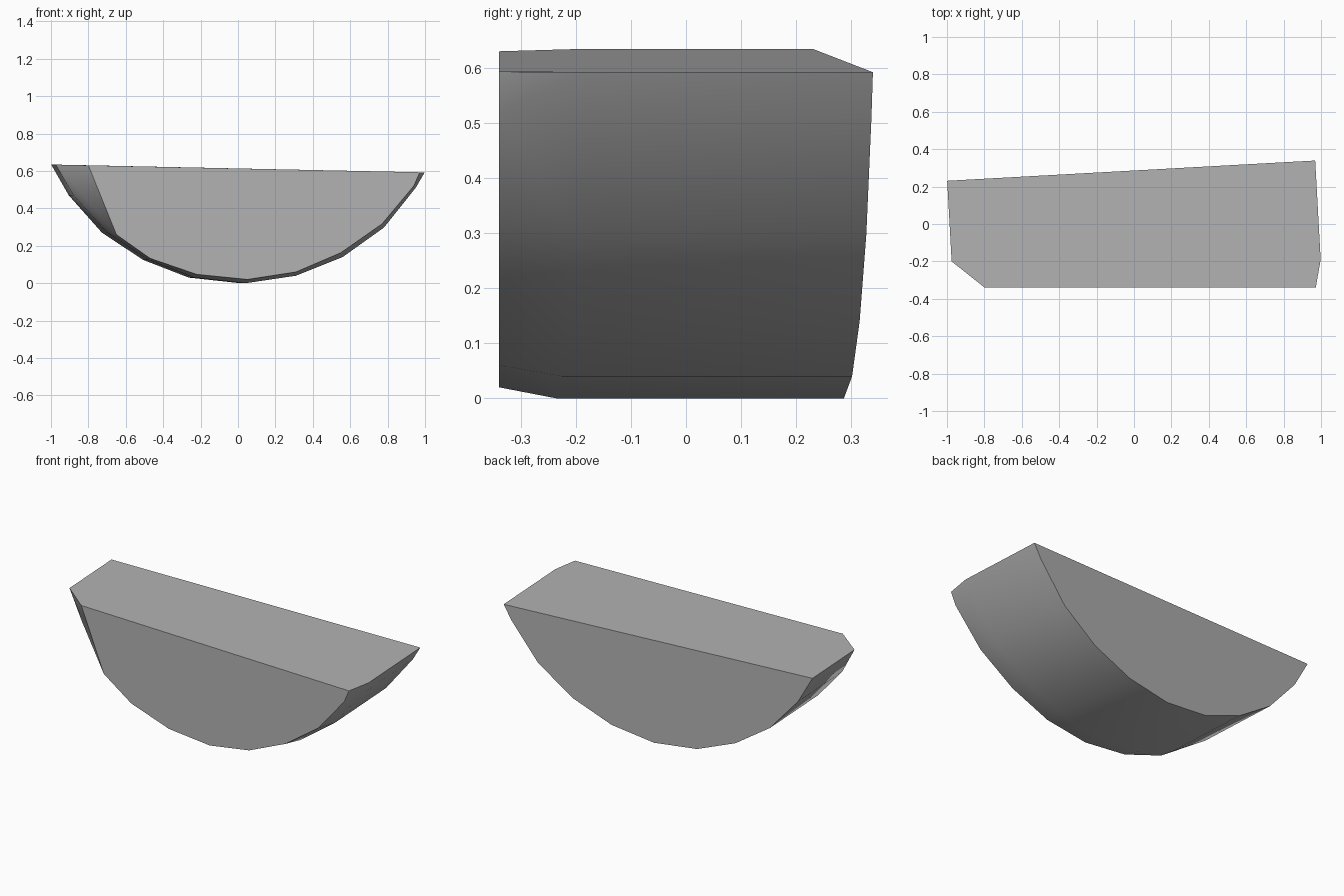
import bpy, bmesh, math

cube = bpy.data.objects.get("Cube")
if cube:
    bpy.data.objects.remove(cube, do_unlink=True)

# Rim of the half disc: (x, z, y where the front bevel starts)
rim = [(-0.975, 0.634, -0.20), (-0.88, 0.47, -0.22), (-0.70, 0.27, -0.25),
       (-0.48, 0.125, -0.25), (-0.235, 0.03, -0.245), (0.04, 0.0, -0.235),
       (0.31, 0.04, -0.225), (0.56, 0.14, -0.21), (0.78, 0.297, -0.20),
       (0.95, 0.51, -0.19), (0.998, 0.592, -0.19)]

# Outline of the flat front, with its left corner broken off
front = [(-0.80, 0.63), (-0.65, 0.26), (-0.47, 0.133), (-0.22, 0.047),
         (0.05, 0.02), (0.31, 0.06), (0.55, 0.163), (0.77, 0.317),
         (0.94, 0.52), (0.972, 0.593)]


def back_point(x, z, y):
    """Slide a rim point along the skewed axis onto the slanted back."""
    x -= 0.055 * (0.286 + 0.055 * x - y)
    return (x, 0.286 + 0.055 * x, z)


points = [(x, -0.339, z) for x, z in front]
points += [(x, y, z) for x, z, y in rim]
points += [back_point(*p) for p in rim]

# Solid chunk wrapped around the three outlines
bm = bmesh.new()
for p in points:
    bm.verts.new(p)
bmesh.ops.convex_hull(bm, input=bm.verts[:])
bmesh.ops.dissolve_limit(bm, angle_limit=math.radians(1.5),
                         verts=bm.verts[:], edges=bm.edges[:])
bmesh.ops.recalc_face_normals(bm, faces=bm.faces[:])
mesh = bpy.data.meshes.new("half_disc_slab")
bm.to_mesh(mesh)
bm.free()
slab = bpy.data.objects.new("half_disc_slab", mesh)
bpy.context.collection.objects.link(slab)

# Plain grey
grey = bpy.data.materials.new("plain_grey")
grey.use_nodes = True
colour = (0.45, 0.45, 0.45, 1)
grey.diffuse_color = colour
grey.node_tree.nodes["Principled BSDF"].inputs["Base Color"].default_value = colour
mesh.materials.append(grey)

# Rounded rim, crisp caps
bpy.ops.object.select_all(action="DESELECT")
slab.select_set(True)
bpy.context.view_layer.objects.active = slab
bpy.ops.object.shade_smooth_by_angle(angle=math.radians(40))
